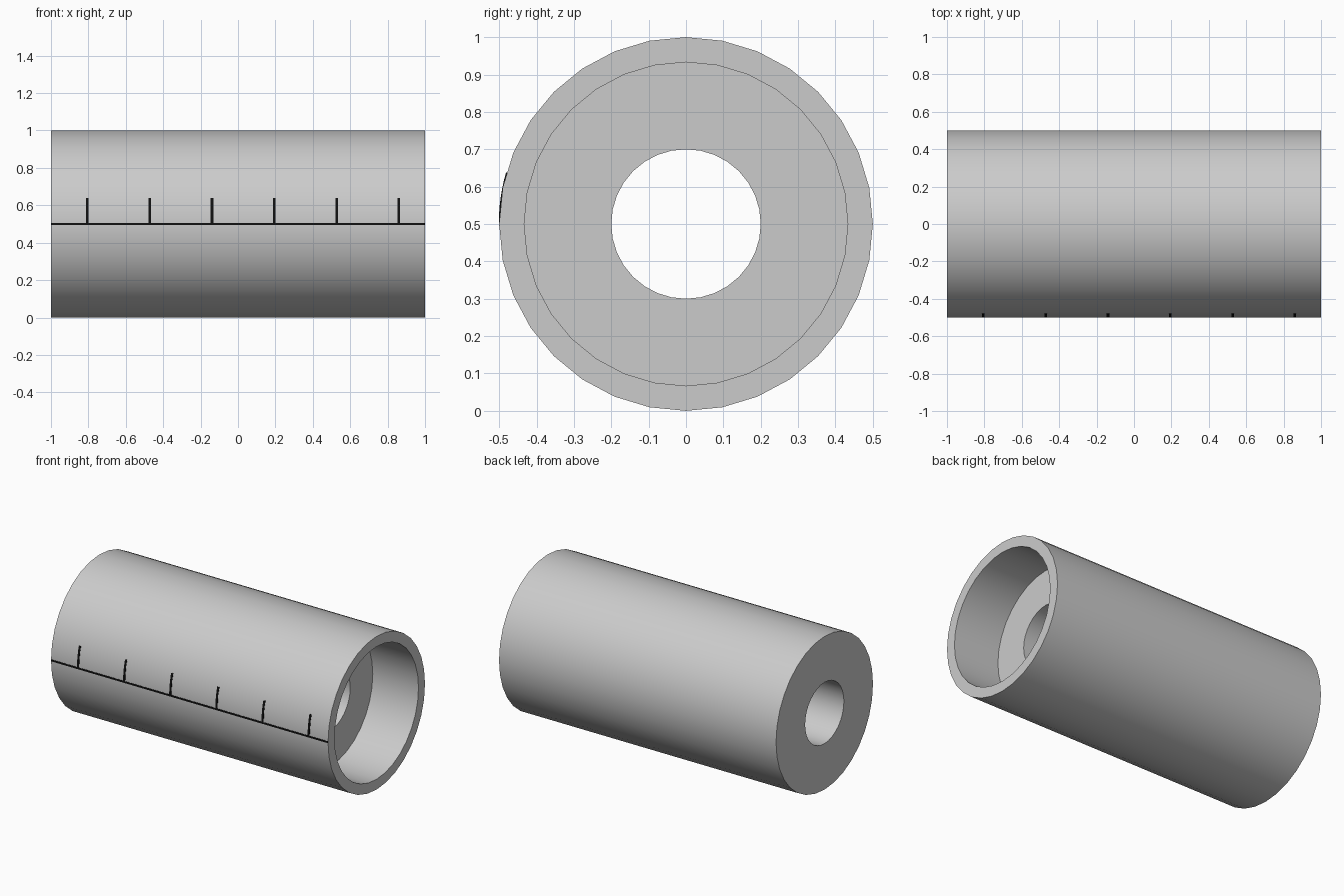
import bpy, bmesh
from math import sin, cos, pi

if "Cube" in bpy.data.objects:
    bpy.data.objects.remove(bpy.data.objects["Cube"])

SEG = 32
black = bpy.data.materials.new("black_marking")
black.diffuse_color = (0.005, 0.005, 0.005, 1)
black.use_nodes = True
black.node_tree.nodes["Principled BSDF"].inputs["Base Color"].default_value = black.diffuse_color


def finish(name, bm, mat=None):
    bmesh.ops.recalc_face_normals(bm, faces=bm.faces[:])
    mesh = bpy.data.meshes.new(name)
    bm.to_mesh(mesh)
    bm.free()
    ob = bpy.data.objects.new(name, mesh)
    bpy.context.collection.objects.link(ob)
    if mat:
        mesh.materials.append(mat)
    bpy.ops.object.select_all(action='DESELECT')
    ob.select_set(True)
    bpy.context.view_layer.objects.active = ob
    bpy.ops.object.shade_smooth_by_angle(angle=0.6)
    return ob


# Sleeve: closed (x, radius) profile spun about the long axis
def sleeve():
    profile = [(-1, 0.5), (1, 0.5), (1, 0.433), (0.67, 0.433), (0.67, 0.2), (-1, 0.2)]
    bm = bmesh.new()
    rings = []
    for x, r in profile:
        rings.append([bm.verts.new((x, r * cos(2 * pi * i / SEG), 0.5 + r * sin(2 * pi * i / SEG)))
                      for i in range(SEG)])
    for k, a in enumerate(rings):
        b = rings[(k + 1) % len(rings)]
        for i in range(SEG):
            j = (i + 1) % SEG
            bm.faces.new((a[i], a[j], b[j], b[i]))
    finish("sleeve", bm)


# Thin curved strip hugging the front of the sleeve, between two angles above the mid line
def strip(name, x0, x1, a0, a1, steps):
    bm = bmesh.new()
    loops = []
    for s in range(steps + 1):
        a = a0 + (a1 - a0) * s / steps
        loops.append([bm.verts.new((x, -r * cos(a), 0.5 + r * sin(a)))
                      for x, r in ((x0, 0.494), (x1, 0.494), (x1, 0.501), (x0, 0.501))])
    for a, b in zip(loops, loops[1:]):
        for i in range(4):
            j = (i + 1) % 4
            bm.faces.new((a[i], a[j], b[j], b[i]))
    bm.faces.new(loops[0])
    bm.faces.new(loops[-1])
    finish(name, bm, black)


sleeve()

# Scale markings: base line and six graduation ticks
strip("scale_line", -1, 1, -0.012, 0.012, 1)
for n in range(6):
    x = -0.805 + n * 0.333
    strip(f"scale_tick_{n + 1}", x - 0.007, x + 0.007, 0.0, 0.28, 6)
